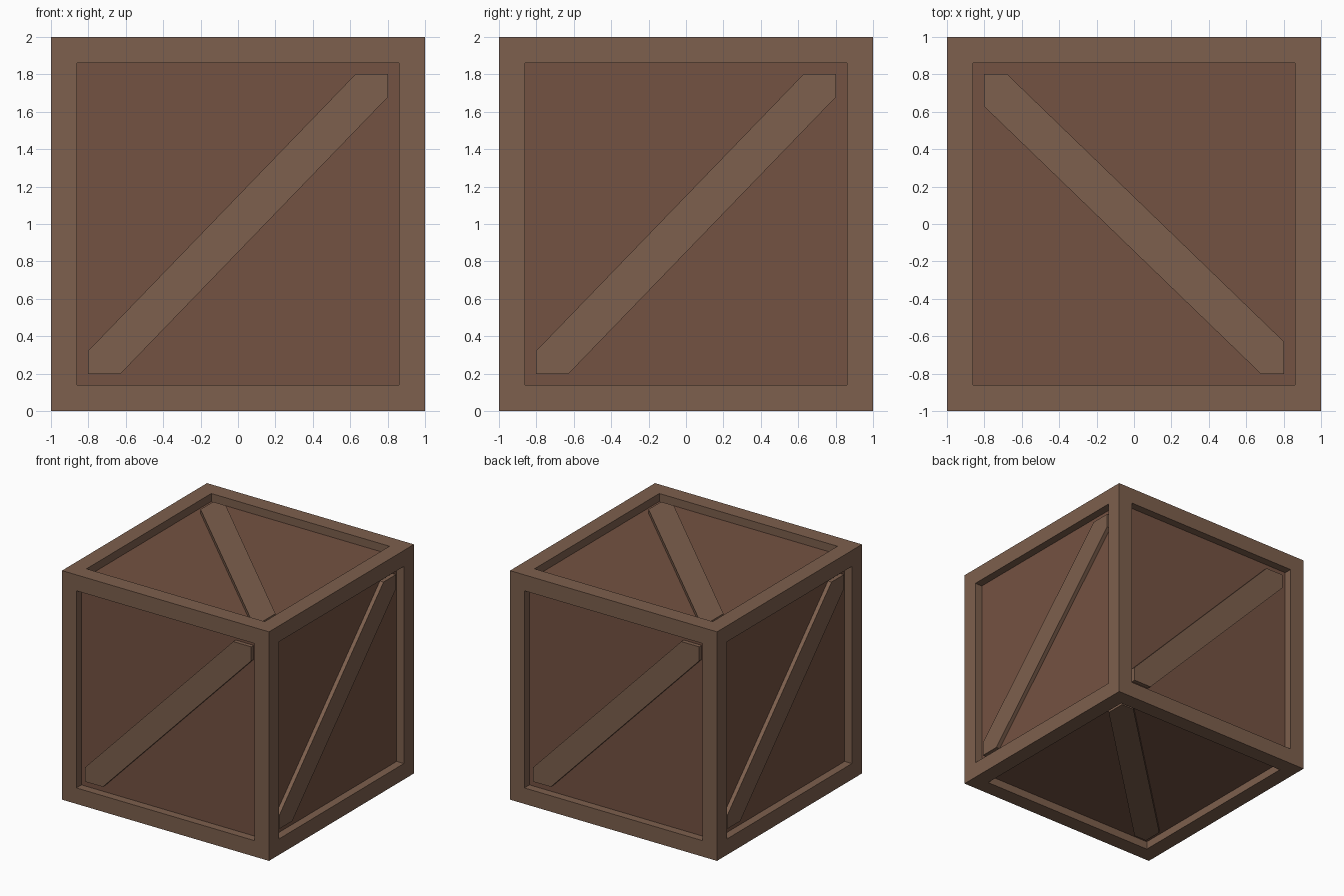
import bpy, bmesh
from math import radians
from mathutils import Matrix, Vector

if "Cube" in bpy.data.objects:
    bpy.data.objects.remove(bpy.data.objects["Cube"])

HALF = 1.0      # half the crate size
INNER = 0.803   # half the panel opening
PANEL = 0.93    # distance from centre to recessed panels
BRACE = 0.965   # distance from centre to brace faces


def material(name, rgb):
    m = bpy.data.materials.new(name)
    m.diffuse_color = (*rgb, 1)
    m.use_nodes = True
    m.node_tree.nodes["Principled BSDF"].inputs["Base Color"].default_value = m.diffuse_color
    return m


frame_wood = material("frame_wood", (0.205, 0.115, 0.074))
panel_wood = material("panel_wood", (0.175, 0.084, 0.054))


def finish(name, bm, mat):
    bmesh.ops.recalc_face_normals(bm, faces=bm.faces)
    me = bpy.data.meshes.new(name)
    bm.to_mesh(me)
    bm.free()
    me.materials.append(mat)
    ob = bpy.data.objects.new(name, me)
    ob.location.z = HALF
    bpy.context.collection.objects.link(ob)
    return ob


# Frame: cube with each side inset, sunk straight in and opened
bm = bmesh.new()
bmesh.ops.create_cube(bm, size=2 * HALF)
sides = bm.faces[:]
bmesh.ops.inset_individual(bm, faces=sides, thickness=HALF - INNER)
for f in sides:
    n = f.normal.copy()
    new = bmesh.ops.extrude_discrete_faces(bm, faces=[f])["faces"][0]
    bmesh.ops.translate(bm, verts=new.verts[:], vec=n * (PANEL - HALF))
    bm.faces.remove(new)
finish("frame", bm, frame_wood)

# Panels: inner box showing through the openings
bm = bmesh.new()
bmesh.ops.create_cube(bm, size=2 * PANEL)
finish("panels", bm, panel_wood)

# Diagonal brace outline on the right side (y, z), point-symmetric
half_outline = [(-INNER, -INNER), (-0.63, -INNER), (INNER, 0.68)]
outline = half_outline + [(-y, -z) for y, z in half_outline]


def brace(name, rotation):
    bm = bmesh.new()
    face = bm.faces.new([bm.verts.new((PANEL - 0.01, y, z)) for y, z in outline])
    ext = bmesh.ops.extrude_face_region(bm, geom=[face])["geom"]
    top = [g for g in ext if isinstance(g, bmesh.types.BMVert)]
    bmesh.ops.translate(bm, verts=top, vec=Vector((BRACE - PANEL + 0.01, 0, 0)))
    bm.transform(rotation)
    finish(name, bm, frame_wood)


# Four side braces turn about z, top and bottom ones about y
for name, angle, axis in [("right_brace", 0, 'Z'), ("back_brace", 90, 'Z'),
                          ("left_brace", 180, 'Z'), ("front_brace", 270, 'Z'),
                          ("top_brace", -90, 'Y'), ("bottom_brace", 90, 'Y')]:
    brace(name, Matrix.Rotation(radians(angle), 4, axis))
